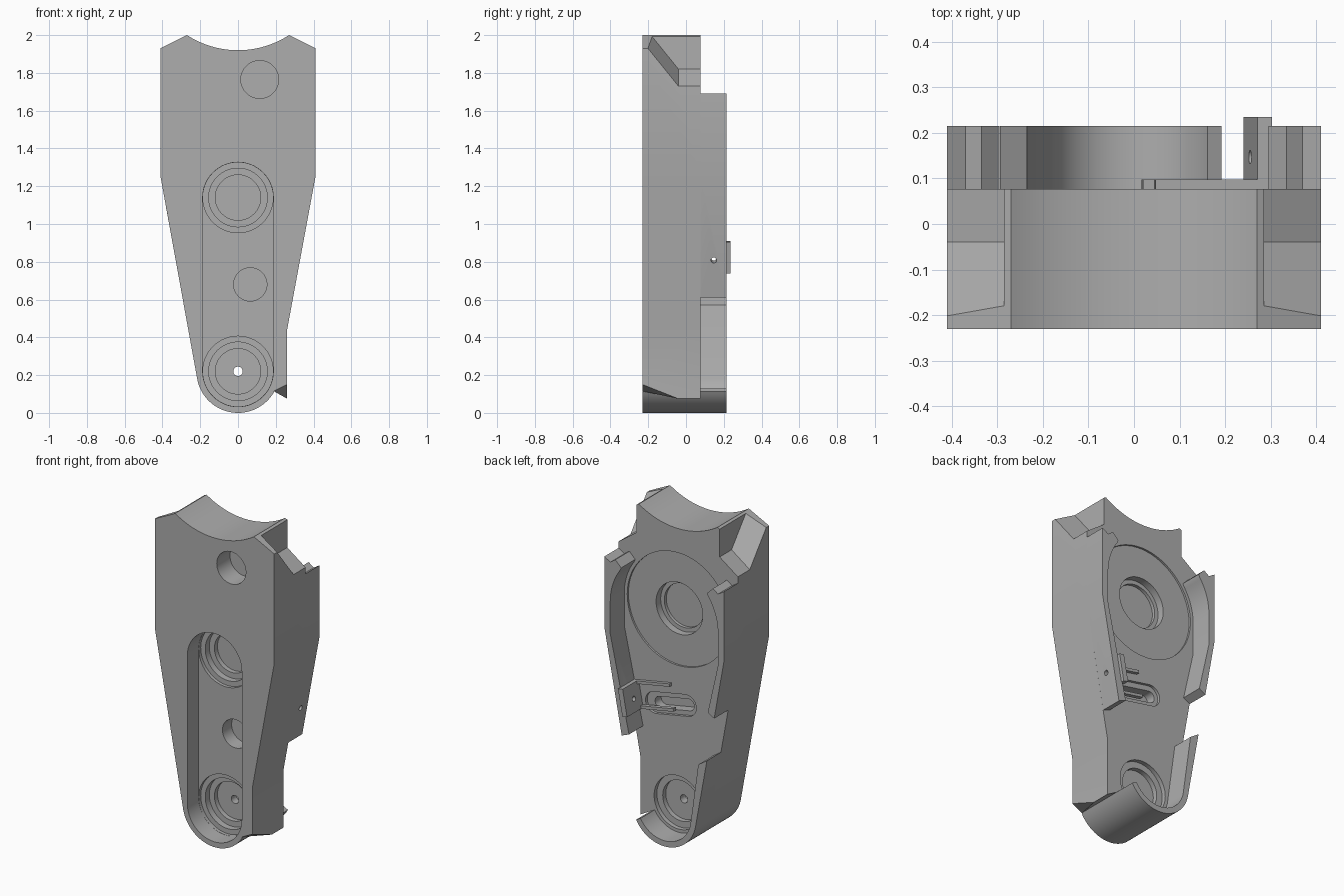
import bpy, bmesh
from math import sin, cos, pi, radians, atan2
from mathutils import Vector, Matrix

if "Cube" in bpy.data.objects:
    bpy.data.objects.remove(bpy.data.objects["Cube"], do_unlink=True)

grey = bpy.data.materials.new("machined_grey")
grey.use_nodes = True
grey.diffuse_color = (0.42, 0.42, 0.42, 1)
grey.node_tree.nodes["Principled BSDF"].inputs["Base Color"].default_value = (0.42, 0.42, 0.42, 1)

FRONT, BACK, RIM = -0.23, 0.077, 0.215
TILT = -atan2(0.15, 0.81)          # bracket sits square to the sloping wall


def finish(bm, name):
    bmesh.ops.recalc_face_normals(bm, faces=bm.faces)
    mesh = bpy.data.meshes.new(name)
    bm.to_mesh(mesh)
    bm.free()
    mesh.materials.append(grey)
    obj = bpy.data.objects.new(name, mesh)
    bpy.context.collection.objects.link(obj)
    return obj


def prism(name, pts, y0, y1):
    """Extrude an x-z outline along y."""
    bm = bmesh.new()
    a = [bm.verts.new((x, y0, z)) for x, z in pts]
    b = [bm.verts.new((x, y1, z)) for x, z in pts]
    bm.faces.new(a)
    bm.faces.new(b)
    n = len(pts)
    for i in range(n):
        j = (i + 1) % n
        bm.faces.new((a[i], a[j], b[j], b[i]))
    return finish(bm, name)


def hull(name, pts):
    bm = bmesh.new()
    for p in pts:
        bm.verts.new(p)
    bmesh.ops.convex_hull(bm, input=bm.verts)
    return finish(bm, name)


def arc(cx, cz, r, a0, a1, n=32):
    return [(cx + r * cos(radians(a0 + (a1 - a0) * i / n)),
             cz + r * sin(radians(a0 + (a1 - a0) * i / n))) for i in range(n + 1)]


def stadium(cx, cz, half, r, turn=0.0):
    """Rounded slot outline; half = 0 gives a circle."""
    if half == 0:
        return arc(cx, cz, r, 0, 360, 64)[:-1]
    pts = arc(half, 0, r, -90, 90) + arc(-half, 0, r, 90, 270)
    return [(cx + x * cos(turn) - z * sin(turn), cz + x * sin(turn) + z * cos(turn)) for x, z in pts]


def cut(obj, cutter):
    mod = obj.modifiers.new("cut", "BOOLEAN")
    mod.operation, mod.solver, mod.object = "DIFFERENCE", "EXACT", cutter
    bpy.context.view_layer.objects.active = obj
    bpy.ops.object.modifier_apply(modifier=mod.name)
    bpy.data.objects.remove(cutter, do_unlink=True)


def pocket(obj, outline, y0, y1):
    cut(obj, prism("cutter", outline, y0, y1))


# Main body with concave top and round foot
outline = (arc(0, 2.416, 0.496, -123, -57) +
           [(0.41, 1.93), (0.41, 1.25), (0.26, 0.44), (0.26, 0.075)] +
           arc(0, 0.22, 0.22, -29, -167) + [(-0.41, 1.25), (-0.41, 1.93)])
body = prism("body", outline, FRONT, BACK)

# Front slot with stepped bores
pocket(body, stadium(0, 0.68, 0.46, 0.187, pi / 2), -0.3, -0.12)
for z in (1.14, 0.22):
    for r, depth in ((0.186, -0.10), (0.155, -0.06), (0.12, -0.03)):
        pocket(body, stadium(0, z, 0, r), -0.3, depth)
pocket(body, stadium(0.065, 0.68, 0, 0.088), -0.3, -0.03)
pocket(body, stadium(0.115, 1.765, 0, 0.1), -0.3, -0.1)

# Back recesses: wide disc, bearing seats, adjuster slot, pin hole
for z, r, depth in ((1.42, 0.35, 0.065), (1.42, 0.16, 0.02), (1.42, 0.135, 0.0),
                    (0.22, 0.165, 0.05), (0.22, 0.125, 0.02)):
    pocket(body, stadium(0, z, 0, r), depth, 0.3)
pocket(body, stadium(0, 0.22, 0, 0.025), -0.3, 0.3)
pocket(body, stadium(0.05, 0.817, 0.11, 0.066, TILT), 0.06, 0.3)
pocket(body, stadium(0.036, 0.817, 0.1, 0.036, TILT), 0.0, 0.3)

# Sloped notches on both top corners
for s in (1, -1):
    pts = []
    for x, drop in ((0.285, 0.0), (0.535, 0.18)):
        for y, z in ((-0.347, 2.2), (-0.04, 1.82), (0.3, 1.82), (0.3, 2.2)):
            pts.append((s * x, y, z - drop))
    cut(body, hull("cutter", pts))

# Slanted cut under the front of the square heel
A, B, C = Vector((0.19, -0.23, 0.115)), Vector((0.26, -0.23, 0.15)), Vector((0.26, -0.04, 0.075))
wedge = [A + (B - A) * s + (C - A) * t for s, t in ((0, -0.05), (1.3, -0.05), (-0.05, 1.3))]
cut(body, hull("cutter", wedge + [p - Vector((0, 0, 0.15)) for p in wedge]))


# Raised back walls; the two sides end at different heights
def wall(name, side, ends):
    pts = [(0.41, 1.25), (0.41, 1.69), (0.37, 1.665), (0.335, 1.69), (0.295, 1.65)]
    pts += arc(0, 1.42, 0.37, 36, 0, 12) + [(0.37, 1.22)] + ends
    return prism(name, [(side * x, z) for x, z in pts], BACK, RIM)


left_wall = wall("left_back_wall", 1, [(0.241, 0.63), (0.291, 0.61)])
right_wall = wall("right_back_wall", -1, [(0.3, 0.91), (0.344, 0.885)])

# Curved lip around the foot
lip = prism("foot_lip", [(-0.294, 0.61)] + arc(0, 0.22, 0.22, -167, -29) +
            arc(0, 0.22, 0.185, -29, -167) + [(-0.235, 0.57)], BACK, RIM)


# Tensioner bracket: upright tab and two guide rails
def bracket_box(name, u0, u1, v0, v1, y1):
    pts = [(0.268 + u * cos(TILT) - v * sin(TILT), 0.825 + u * sin(TILT) + v * cos(TILT))
           for u, v in ((u0, v0), (u1, v0), (u1, v1), (u0, v1))]
    return prism(name, pts, BACK - 0.005, y1)


tab = bracket_box("bracket_tab", -0.0125, 0.02, -0.084, 0.084, 0.235)
rails = [bracket_box(n, -0.24, 0, v - 0.009, v + 0.009, 0.098)
         for n, v in (("upper_rail", 0.075), ("lower_rail", -0.075))]

# Screw hole through tab and wall
for part in (tab, left_wall):
    bm = bmesh.new()
    place = (Matrix.Translation((0.29, 0.147, 0.815)) @ Matrix.Rotation(-TILT, 4, "Y")
             @ Matrix.Rotation(pi / 2, 4, "Y"))
    bmesh.ops.create_cone(bm, cap_ends=True, segments=24, radius1=0.015, radius2=0.015,
                          depth=0.3, matrix=place)
    cut(part, finish(bm, "cutter"))

# Smooth the round surfaces, keep machined edges crisp
bpy.ops.object.select_all(action="DESELECT")
for part in [body, left_wall, right_wall, lip, tab] + rails:
    part.select_set(True)
bpy.context.view_layer.objects.active = body
bpy.ops.object.shade_smooth_by_angle(angle=radians(25))
